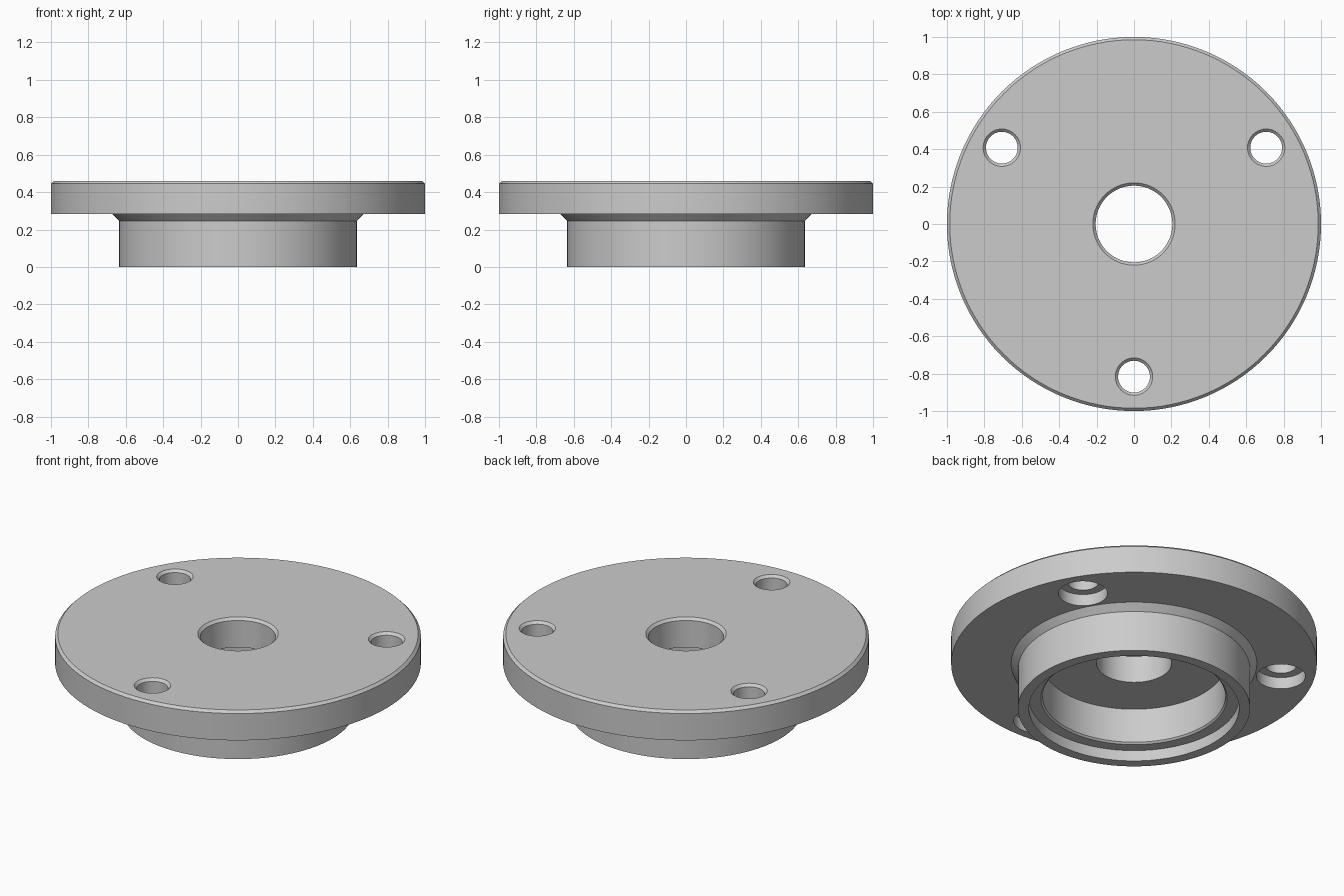
import bpy
import bmesh
from math import sin, cos, pi, radians

if "Cube" in bpy.data.objects:
    bpy.data.objects.remove(bpy.data.objects["Cube"])

grey = bpy.data.materials.new("machined_grey")
grey.use_nodes = True
colour = (0.6, 0.6, 0.6, 1)
grey.diffuse_color = colour
grey.node_tree.nodes["Principled BSDF"].inputs["Base Color"].default_value = colour


def lathe(name, profile, segments, centre=(0, 0), closed=True):
    """Turn a (radius, height) profile about a vertical axis; open profiles get end caps."""
    bm = bmesh.new()
    rings = []
    for r, z in profile:
        angles = [2 * pi * i / segments for i in range(segments)]
        rings.append([bm.verts.new((r * cos(a), r * sin(a), z)) for a in angles])
    pairs = list(zip(rings, rings[1:]))
    if closed:
        pairs.append((rings[-1], rings[0]))
    else:
        bm.faces.new(rings[0])
        bm.faces.new(rings[-1])
    for low, high in pairs:
        for i in range(segments):
            j = (i + 1) % segments
            bm.faces.new((low[i], low[j], high[j], high[i]))
    bmesh.ops.recalc_face_normals(bm, faces=bm.faces)
    mesh = bpy.data.meshes.new(name)
    bm.to_mesh(mesh)
    bm.free()
    mesh.materials.append(grey)
    obj = bpy.data.objects.new(name, mesh)
    obj.location = (*centre, 0)
    bpy.context.collection.objects.link(obj)
    return obj


TOP, UNDER, CHAMFER = 0.46, 0.283, 0.015
HUB, BORE, SHAFT = 0.635, 0.5, 0.205

# Flange, tapered neck, hub with stepped socket, and shaft hole
flange = lathe("flange_body", [
    (SHAFT, TOP - CHAMFER), (SHAFT + CHAMFER, TOP),
    (1 - CHAMFER, TOP), (1, TOP - CHAMFER), (1, UNDER),
    (0.672, UNDER), (HUB, 0.245), (HUB, 0),
    (0.575, 0), (0.575, 0.065), (BORE + 0.01, 0.065), (BORE, 0.075),
    (BORE, UNDER), (SHAFT, UNDER),
], 128)

# Three bolt holes: chamfered above, counterbored below
BOLT, RECESS, STEP = 0.085, 0.134, UNDER + 0.07
bpy.context.view_layer.objects.active = flange
for k in range(3):
    a = -pi / 2 + k * 2 * pi / 3
    cutter = lathe("bolt_hole_cutter", [
        (RECESS, UNDER - 0.1), (RECESS, STEP), (BOLT, STEP),
        (BOLT, TOP - CHAMFER), (BOLT + CHAMFER, TOP), (BOLT + CHAMFER, TOP + 0.1),
    ], 48, (0.816 * cos(a), 0.816 * sin(a)), closed=False)
    cutter.hide_render = True
    mod = flange.modifiers.new("bolt_hole", "BOOLEAN")
    mod.operation = "DIFFERENCE"
    mod.solver = "EXACT"
    mod.object = cutter
    bpy.ops.object.modifier_apply(modifier=mod.name)
    bpy.data.objects.remove(cutter)

# Smooth round walls, crisp machined edges
bpy.ops.object.select_all(action="DESELECT")
flange.select_set(True)
bpy.ops.object.shade_smooth_by_angle(angle=radians(25))
